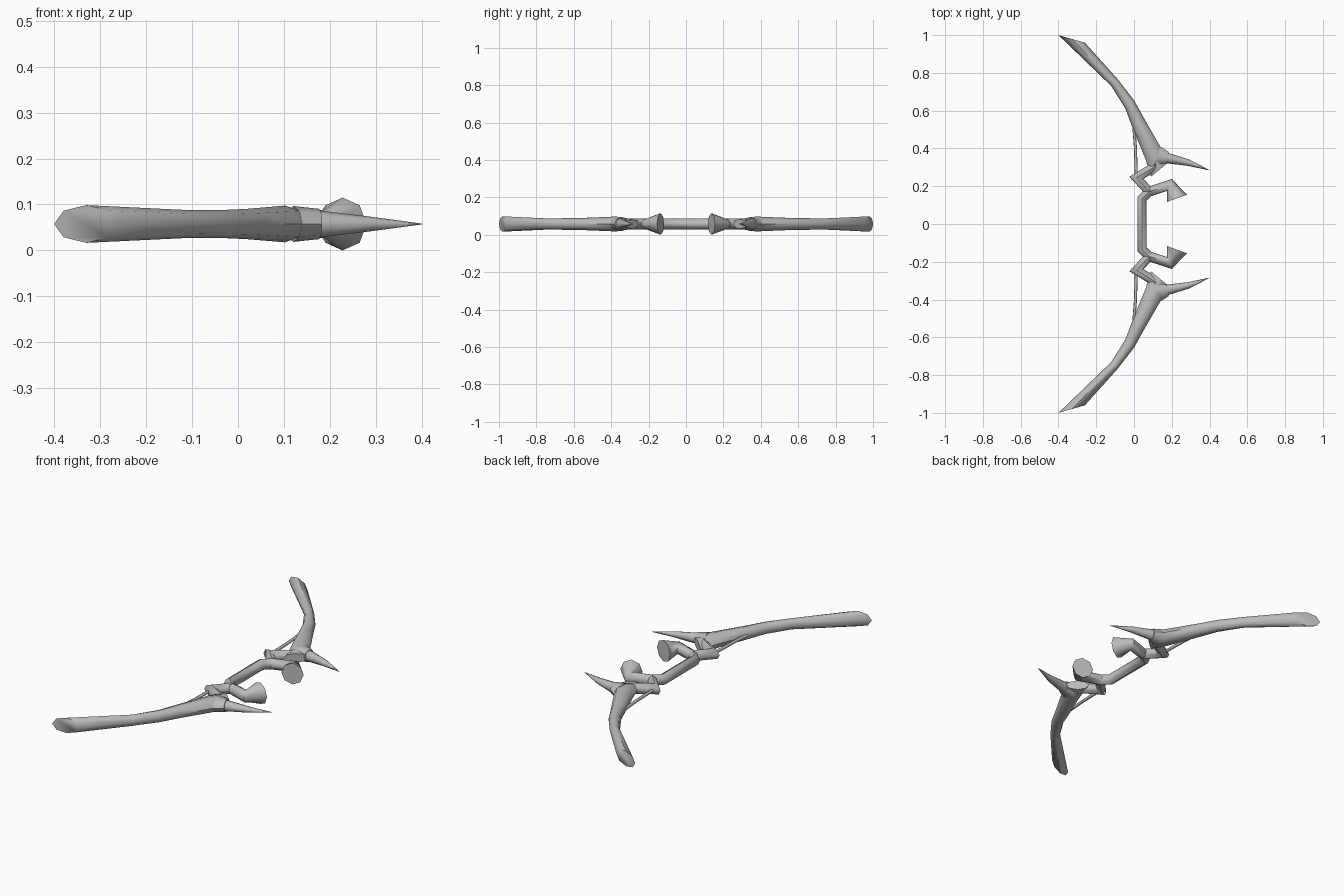
import bpy, bmesh, math
from mathutils import Vector

cube = bpy.data.objects.get("Cube")
if cube:
    bpy.data.objects.remove(cube)

MID = 0.0575   # height of the flat centre plane
SIDES = 8

grey = bpy.data.materials.new("plain grey")
grey.use_nodes = True
colour = (0.5, 0.5, 0.5, 1)
grey.diffuse_color = colour
grey.node_tree.nodes["Principled BSDF"].inputs["Base Color"].default_value = colour


def loft(name, sections, mirror=True):
    """Skin oval rings, each given by two opposite plan points and a half height."""
    bm = bmesh.new()
    rings = []
    for a, b, h in sections:
        a, b = Vector(a), Vector(b)
        mid, half = (a + b) / 2, (a - b) / 2
        ring = []
        for i in range(SIDES):
            t = math.tau * i / SIDES
            p = mid + half * math.cos(t)
            ring.append(bm.verts.new((p.x, p.y, MID + h * math.sin(t))))
        rings.append(ring)
    for r, s in zip(rings, rings[1:]):
        for i in range(SIDES):
            j = (i + 1) % SIDES
            bm.faces.new((r[i], r[j], s[j], s[i]))
    bm.faces.new(rings[0])
    bm.faces.new(rings[-1])
    bmesh.ops.recalc_face_normals(bm, faces=bm.faces)
    mesh = bpy.data.meshes.new(name)
    bm.to_mesh(mesh)
    bm.free()
    mesh.materials.append(grey)
    ob = bpy.data.objects.new(name, mesh)
    bpy.context.collection.objects.link(ob)
    bpy.ops.object.select_all(action='DESELECT')
    ob.select_set(True)
    bpy.context.view_layer.objects.active = ob
    bpy.ops.object.shade_smooth_by_angle(angle=math.radians(50))
    if mirror:
        mod = ob.modifiers.new("Mirror", 'MIRROR')
        mod.use_axis = (False, True, False)
        mod.use_mirror_merge = False
    return ob


def tube(name, path, r, h, mirror=True):
    """Tube of even width with mitred bends along a flat path."""
    pts = [Vector(p) for p in path]
    sections = []
    for i, p in enumerate(pts):
        d1 = (p - pts[i - 1]).normalized() if i else (pts[1] - p).normalized()
        d2 = (pts[i + 1] - p).normalized() if i + 1 < len(pts) else d1
        d = (d1 + d2).normalized()
        side = Vector((-d.y, d.x)) * (r / d.dot(d1))
        sections.append((p + side, p - side, h))
    return loft(name, sections, mirror)


# Curved limbs with slanted flat tips
loft("limb", [
    ((-0.40, 1.0), (-0.26, 0.96), 0.041),
    ((-0.12, 0.73), (-0.085, 0.765), 0.030),
    ((-0.045, 0.61), (0.0, 0.655), 0.031),
    ((-0.01, 0.515), (0.05, 0.565), 0.033),
    ((0.06, 0.345), (0.145, 0.40), 0.040),
    ((0.09, 0.25), (0.18, 0.325), 0.026),
])

# Collar and horn on each limb root
loft("horn_collar", [
    ((0.14, 0.41), (0.10, 0.29), 0.039),
    ((0.183, 0.382), (0.17, 0.315), 0.033),
])
loft("horn", [
    ((0.175, 0.378), (0.168, 0.322), 0.030),
    ((0.29, 0.342), (0.285, 0.308), 0.016),
    ((0.40, 0.286), (0.399, 0.284), 0.001),
])

# Central grip with its bent ends
tube("grip", [(0.09, -0.18), (0.043, -0.135), (0.043, 0.135), (0.09, 0.18)],
     0.024, 0.029, mirror=False)

# Hooks joining the grip to the limbs
tube("hook", [(0.12, 0.31), (0.013, 0.245), (0.08, 0.172)], 0.024, 0.029)

# Flared guards turning back toward the grip
loft("guard", [
    ((0.07, 0.195), (0.085, 0.145), 0.029),
    ((0.20, 0.238), (0.175, 0.175), 0.031),
    ((0.28, 0.155), (0.175, 0.117), 0.0575),
])

# Thin braces between limbs and hooks
tube("brace", [(-0.002, 0.53), (0.008, 0.40), (0.012, 0.25)], 0.008, 0.008)
